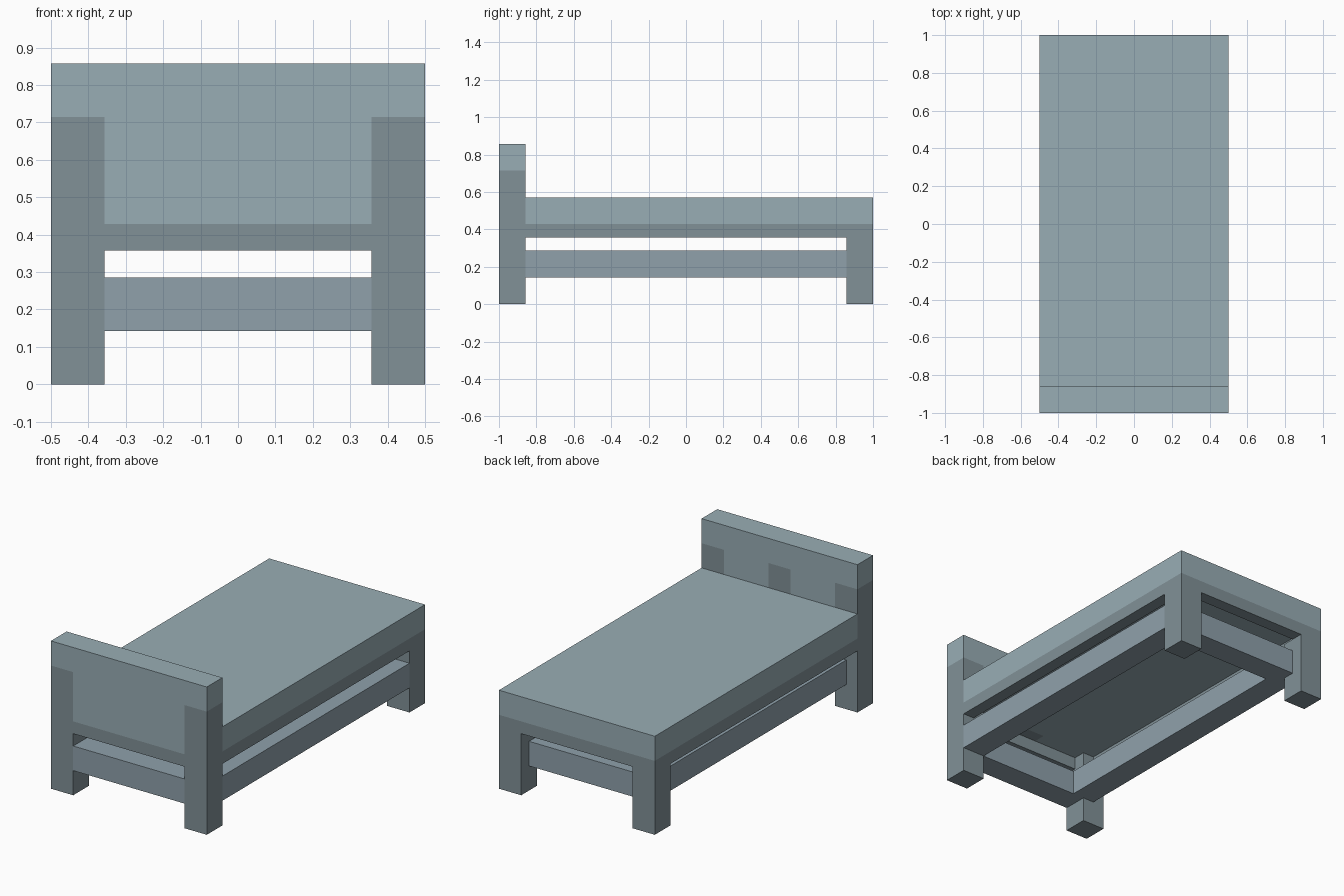
import bpy

if "Cube" in bpy.data.objects:
    bpy.data.objects.remove(bpy.data.objects["Cube"])

U = 1 / 14  # the bed is laid out on a 1/14 unit grid


def material(name, rgb):
    m = bpy.data.materials.new(name)
    m.diffuse_color = (*rgb, 1)
    m.use_nodes = True
    m.node_tree.nodes["Principled BSDF"].inputs["Base Color"].default_value = m.diffuse_color
    return m


LIGHT = material("light_slate", (0.318, 0.42, 0.462))
DARK = material("dark_slate", (0.22, 0.283, 0.31))
MID = material("mid_slate", (0.276, 0.355, 0.408))


def box(name, mat, x, y, z):
    """Box from (min, max) ranges given in grid units."""
    bpy.ops.mesh.primitive_cube_add(
        size=1, location=[(a + b) / 2 * U for a, b in (x, y, z)])
    ob = bpy.context.object
    ob.name = name
    ob.scale = [(b - a) * U for a, b in (x, y, z)]
    bpy.ops.object.transform_apply(location=False, rotation=False, scale=True)
    ob.data.materials.append(mat)


# Posts, legs, upper side rails and inner headboard panels on both sides
for side, s in (("left", -1), ("right", 1)):
    def span(a, b):
        return tuple(sorted((a * s, b * s)))
    box(f"headboard_post_{side}", DARK, span(5, 7), (-14, -12), (0, 10))
    box(f"foot_leg_{side}", DARK, span(5, 7), (12, 14), (0, 5))
    box(f"frame_side_{side}", DARK, span(6, 7), (-12, 14), (5, 6))
    box(f"headboard_inner_panel_{side}", LIGHT, span(1, 5), (-13, -12), (6, 10))

# Headboard with its middle post
box("headboard_top", LIGHT, (-7, 7), (-14, -12), (10, 12))
box("headboard_panel", LIGHT, (-5, 5), (-14, -13), (6, 10))
box("headboard_middle_post", DARK, (-1, 1), (-13, -12), (6, 10))

# Upper frame ends
box("frame_head", DARK, (-5, 5), (-14, -13), (5, 6))
box("frame_foot", DARK, (-6, 6), (13, 14), (5, 6))

# Mattress
box("mattress", LIGHT, (-7, 7), (-12, 14), (6, 8))

# Lower rails: left and foot rails sit slightly inset
box("lower_rail_right", MID, (5, 7), (-12, 12), (2, 4))
box("lower_rail_left", MID, (-6, -4), (-12, 12), (2, 4))
box("lower_rail_head", MID, (-5, 5), (-14, -12), (2, 4))
box("lower_rail_foot", MID, (-5, 5), (11, 13), (2, 4))
